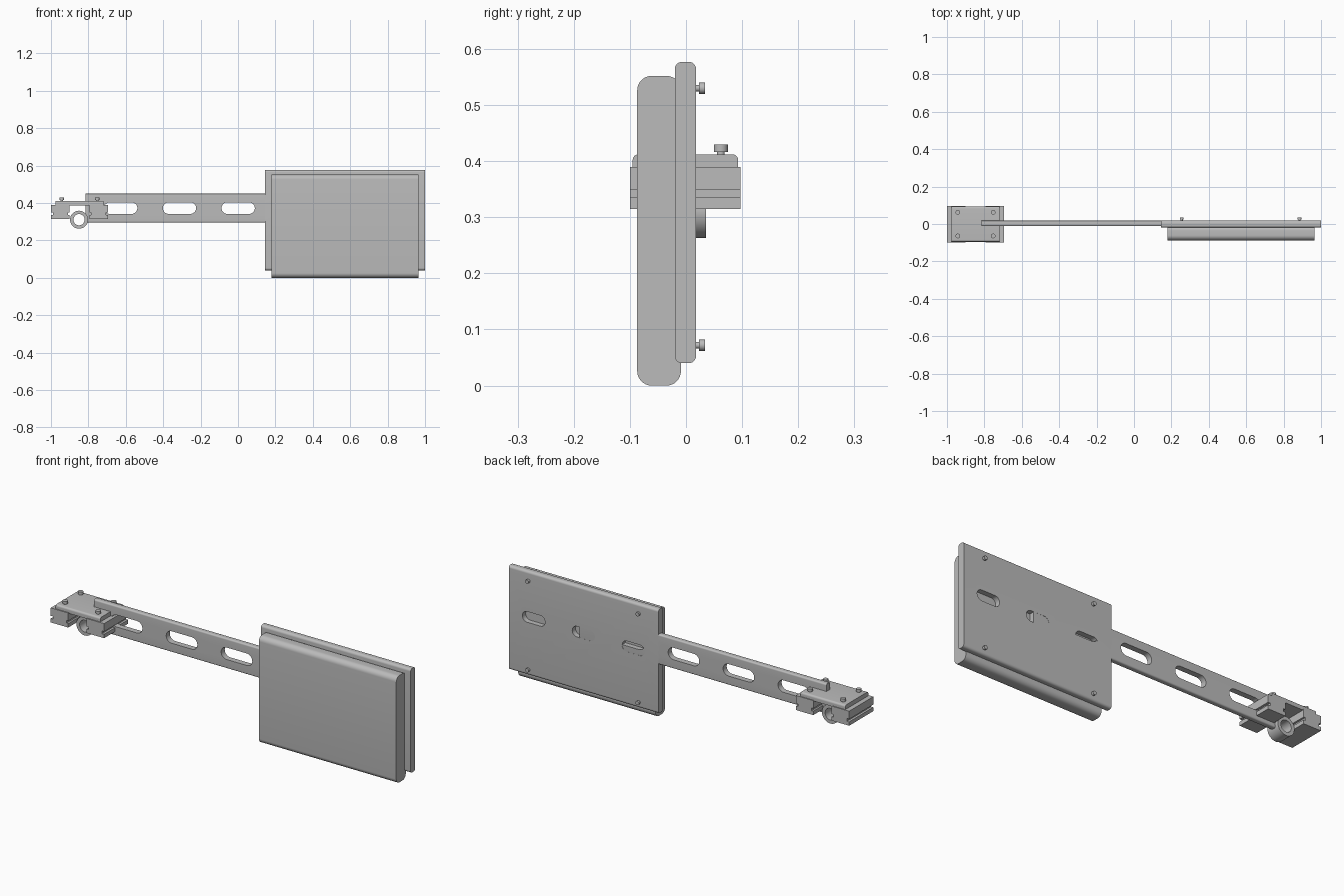
import bpy, bmesh, math
from mathutils import Vector, Matrix

if "Cube" in bpy.data.objects:
    bpy.data.objects.remove(bpy.data.objects["Cube"], do_unlink=True)

grey = bpy.data.materials.new("plain_grey")
grey.use_nodes = True
grey.diffuse_color = (0.5, 0.5, 0.5, 1)
grey.node_tree.nodes["Principled BSDF"].inputs["Base Color"].default_value = (0.5, 0.5, 0.5, 1)


def finish(name, bm):
    bmesh.ops.recalc_face_normals(bm, faces=bm.faces[:])
    mesh = bpy.data.meshes.new(name)
    bm.to_mesh(mesh)
    bm.free()
    mesh.materials.append(grey)
    obj = bpy.data.objects.new(name, mesh)
    bpy.context.collection.objects.link(obj)
    return obj


def smooth(obj):
    bpy.ops.object.select_all(action='DESELECT')
    obj.select_set(True)
    bpy.context.view_layer.objects.active = obj
    bpy.ops.object.shade_smooth_by_angle(angle=math.radians(35))


def slab(name, x, y, z, radius, top_only=False):
    """Box whose long edges along x are rounded."""
    bm = bmesh.new()
    bmesh.ops.create_cube(bm, size=1)
    for v in bm.verts:
        v.co = [lo + (c + 0.5) * (hi - lo) for c, (lo, hi) in zip(v.co, (x, y, z))]
    mid = sum(z) / 2
    edges = [e for e in bm.edges
             if abs(e.verts[0].co.x - e.verts[1].co.x) > 1e-4
             and (not top_only or e.verts[0].co.z > mid)]
    bmesh.ops.bevel(bm, geom=edges, offset=radius, segments=8, profile=0.5, affect='EDGES')
    return finish(name, bm)


def extrude_y(name, points, y0, y1):
    """Outline in x and z, extruded along y."""
    bm = bmesh.new()
    face = bm.faces.new([bm.verts.new((px, y0, pz)) for px, pz in points])
    ext = bmesh.ops.extrude_face_region(bm, geom=[face])
    moved = [g for g in ext["geom"] if isinstance(g, bmesh.types.BMVert)]
    bmesh.ops.translate(bm, verts=moved, vec=(0, y1 - y0, 0))
    return finish(name, bm)


def arc(cx, cz, r, start, sweep, n):
    return [(cx + r * math.cos(start + sweep * i / n), cz + r * math.sin(start + sweep * i / n))
            for i in range(n + 1)]


def cut(obj, cutter):
    mod = obj.modifiers.new("cut", 'BOOLEAN')
    mod.operation = 'DIFFERENCE'
    mod.solver = 'EXACT'
    mod.object = cutter
    bpy.context.view_layer.objects.active = obj
    bpy.ops.object.modifier_apply(modifier=mod.name)
    bpy.data.objects.remove(cutter, do_unlink=True)


def cut_slot(obj, cx, cz, length, height):
    r = height / 2
    half = length / 2 - r
    outline = (arc(cx + half, cz, r, -math.pi / 2, math.pi, 14)
               + arc(cx - half, cz, r, math.pi / 2, math.pi, 14))
    cut(obj, extrude_y("slot_cutter", outline, -0.1, 0.1))


def cylinder(bm, base, axis, r, length):
    rot = Vector((0, 0, 1)).rotation_difference(axis).to_matrix().to_4x4()
    centre = Vector(base) + axis * length / 2
    bmesh.ops.create_cone(bm, cap_ends=True, segments=24, radius1=r, radius2=r,
                          depth=length, matrix=Matrix.Translation(centre) @ rot)


def screw(name, base, axis, shank, head, shank_len, head_len):
    bm = bmesh.new()
    cylinder(bm, base, axis, shank, shank_len)
    cylinder(bm, Vector(base) + axis * shank_len, axis, head, head_len)
    smooth(finish(name, bm))


# Cushion and its backing plate
smooth(slab("front_pad", (0.18, 0.965), (-0.087, -0.009), (0, 0.552), 0.026))
plate = slab("backing_plate", (0.145, 1), (-0.02, 0.018), (0.04, 0.577), 0.013)
for i in range(3):
    cut_slot(plate, 0.2875 + 0.285 * i, 0.34, 0.13, 0.055)
smooth(plate)

# Slotted arm that runs into the plate
arm = slab("slotted_arm", (-0.815, 0.595), (-0.012, 0.0175), (0.295, 0.45), 0.008)
for i in range(4):
    cut_slot(arm, -0.627 + 0.314 * i, 0.373, 0.178, 0.062)
smooth(arm)

# Plate screws
for x in (0.255, 0.885):
    for z in (0.072, 0.53):
        screw("plate_screw", (x, 0.016, z), Vector((0, 1, 0)), 0.006, 0.01, 0.007, 0.011)

# Clamp: two grooved jaws, mirrored about the clamp centre
CLAMP_X = -0.8475
jaw = [(0, 0.315), (0.1, 0.315), (0.1, 0.335), (0.09, 0.335), (0.09, 0.349), (0.1, 0.349),
       (0.1, 0.39), (0, 0.39), (0, 0.349), (0.012, 0.349), (0.012, 0.335), (0, 0.335)]
for name, side in (("right_jaw", -1), ("left_jaw", 1)):
    extrude_y(name, [(CLAMP_X + side * (0.1525 - u), z) for u, z in jaw], -0.1, 0.097)

# Clamp cover and its screws
smooth(slab("clamp_cover", (-0.975, -0.72), (-0.095, 0.093), (0.386, 0.412), 0.01, True))
for x in (-0.942, -0.753):
    for y in (-0.064, 0.062):
        screw("cover_screw", (x, y, 0.41), Vector((0, 0, 1)), 0.007, 0.0125, 0.006, 0.014)

# Pivot ring under the clamp
ring = extrude_y("pivot_ring", arc(-0.85, 0.311, 0.048, 0, math.tau * 47 / 48, 47), -0.036, 0.036)
cut(ring, extrude_y("ring_cutter", arc(-0.85, 0.311, 0.03, 0, math.tau * 47 / 48, 47), -0.1, 0.1))
smooth(ring)
